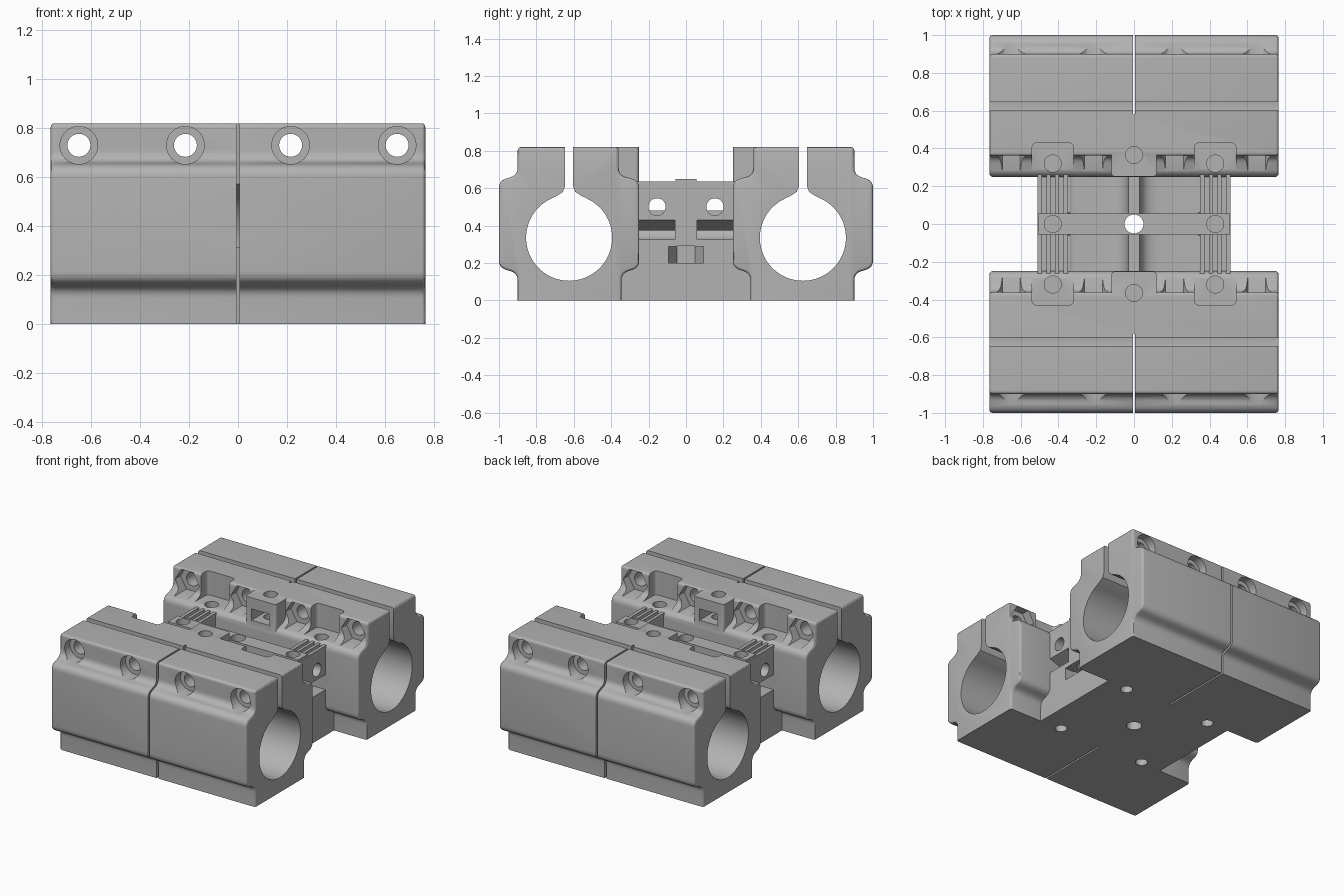
import bpy, bmesh, math
from mathutils import Vector

cube = bpy.data.objects.get("Cube")
if cube:
    bpy.data.objects.remove(cube, do_unlink=True)

grey = bpy.data.materials.new("light_grey")
grey.use_nodes = True
grey.diffuse_color = (0.45, 0.45, 0.45, 1)
grey.node_tree.nodes["Principled BSDF"].inputs["Base Color"].default_value = (0.45, 0.45, 0.45, 1)

PLACE = {"x": lambda u, v, w: (w, u, v),
         "y": lambda u, v, w: (u, w, v),
         "z": lambda u, v, w: (u, v, w)}


def rounded(corners, steps=6):
    """Turn (u, v, cut) corners into an outline with curved corners."""
    out = []
    for i, (u, v, cut) in enumerate(corners):
        p = Vector((u, v))
        if not cut:
            out.append(p)
            continue
        before, after = (Vector(corners[j % len(corners)][:2]) for j in (i - 1, i + 1))
        a = p + (before - p).normalized() * cut
        b = p + (after - p).normalized() * cut
        for k in range(steps + 1):
            t = k / steps
            out.append(a * (1 - t) ** 2 + p * 2 * t * (1 - t) + b * t * t)
    return out


def prism(name, outline, axis, start, end, soften=0):
    """Extrude an outline along an axis, optionally rounding its end rims."""
    bm = bmesh.new()
    rims = [[bm.verts.new(PLACE[axis](u, v, w)) for u, v in outline] for w in (start, end)]
    caps = [bm.faces.new(r) for r in rims]
    n = len(outline)
    for i in range(n):
        j = (i + 1) % n
        bm.faces.new((rims[0][i], rims[0][j], rims[1][j], rims[1][i]))
    bmesh.ops.recalc_face_normals(bm, faces=bm.faces)
    if soften:
        edges = [e for c in caps for e in c.edges if max(v.co.z for v in e.verts) > 0.01]
        bmesh.ops.bevel(bm, geom=edges, offset=soften, segments=3, profile=0.5, affect="EDGES")
    mesh = bpy.data.meshes.new(name)
    bm.to_mesh(mesh)
    bm.free()
    obj = bpy.data.objects.new(name, mesh)
    bpy.context.collection.objects.link(obj)
    mesh.materials.append(grey)
    return obj


def ring(u, v, radius, sides=32, turn=0):
    return [(u + radius * math.cos(turn + math.tau * i / sides),
             v + radius * math.sin(turn + math.tau * i / sides)) for i in range(sides)]


def rect(u0, u1, v0, v1, cut=0):
    return rounded([(u0, v0, cut), (u1, v0, cut), (u1, v1, cut), (u0, v1, cut)])


def flip(outline, su=1, sv=1):
    return [(u * su, v * sv) for u, v in outline]


def combine(target, tool, operation="DIFFERENCE"):
    mod = target.modifiers.new("shape", "BOOLEAN")
    mod.operation, mod.solver, mod.object = operation, "EXACT", tool
    bpy.context.view_layer.objects.active = target
    bpy.ops.object.modifier_apply(modifier=mod.name)
    bpy.data.objects.remove(tool, do_unlink=True)


SIDES = (-1, 1)

# Centre frame: two wells with a low rib, between two side rails and a crossbar
body = prism("carriage_body", rect(-0.51, 0.51, -0.36, 0.36), "z", 0, 0.635)
half_well = [(0.35, 0.8, 0), (0.35, 0.32, 0.03), (0.03, 0.32, 0.1), (0.03, 0.48, 0)]
well = rounded(half_well + [(-x, z, c) for x, z, c in reversed(half_well)])
slot = [(0.34, 0.325), (0.6, 0.325), (0.6, 0.43), (0.51, 0.43), (0.34, 0.37)]
for s in SIDES:
    combine(body, prism("well", well, "y", s * 0.055, s * 0.3))
    for t in SIDES:
        combine(body, prism("rail_slot", flip(slot, t), "y", s * 0.06, s * 0.3))
        for x in (0.385, 0.43, 0.475):
            combine(body, prism("rail_groove", rect(t * x - 0.012, t * x + 0.012, 0.59, 0.7),
                                "y", s * 0.055, s * 0.3))
combine(body, prism("crossbar", rect(-0.509, 0.509, -0.055, 0.055), "z", 0.6, 0.65), "UNION")

# Tube clamps on both sides, each with a centre boss
clamp = rounded([(0.345, 0, 0), (0.345, 0.145, 0.04), (0.25, 0.175, 0.04), (0.25, 0.64, 0.04),
                 (0.36, 0.67, 0.04), (0.36, 0.82, 0.02), (0.9, 0.82, 0.02), (0.9, 0.67, 0.04),
                 (1, 0.64, 0.04), (1, 0.175, 0.04), (0.9, 0.145, 0.04), (0.9, 0, 0)])
for s in SIDES:
    combine(body, prism("clamp", flip(clamp, s), "x", -0.765, 0.765, 0.015), "UNION")
    boss = flip(rect(-0.12, 0.12, 0.252, 0.42, 0.02), 1, s)
    combine(body, prism("boss", boss, "z", 0.58, 0.819), "UNION")

# Keyhole outline: round bore with a flared slot opening upwards
BORE_Y, BORE_Z, BORE_R = 0.625, 0.335, 0.23
keyhole = []
for i in range(65):
    a = math.radians(115 + 310 * i / 64)
    keyhole.append((BORE_Y + BORE_R * math.cos(a), BORE_Z + BORE_R * math.sin(a)))
for dy, z in ((0.06, 0.562), (0.033, 0.58), (0.022, 0.61), (0.022, 0.9)):
    keyhole.append((BORE_Y + dy, z))
for dy, z in ((0.022, 0.9), (0.022, 0.61), (0.033, 0.58), (0.06, 0.562)):
    keyhole.append((BORE_Y - dy, z))

for s in SIDES:
    combine(body, prism("bore", flip(keyhole, s), "x", -1, 1))
    # Thin slit dividing each clamp
    combine(body, prism("upper_slit", rect(-0.006, 0.006, 0.3, 1), "y", s * 0.58, s * 1.1))
    combine(body, prism("lower_slit", rect(-0.006, 0.006, -0.1, 0.31), "y", s * 0.36, s * 1.1))
    # Clamp screws: through hole, round head recess outside, hex nut recess inside
    for x in (-0.65, -0.215, 0.215, 0.65):
        combine(body, prism("screw_hole", ring(x, 0.73, 0.047), "y", s * 0.2, s * 1.1))
        combine(body, prism("head_recess", ring(x, 0.73, 0.077), "y", s * 0.84, s * 1.1))
        combine(body, prism("nut_recess", ring(x, 0.73, 0.094, 6), "y", s * 0.2, s * 0.42))
    # Boss: vertical screw hole over a sideways nut slot
    combine(body, prism("boss_hole", ring(0, s * 0.365, 0.045), "z", 0.5, 0.9))
    combine(body, prism("boss_nut", rect(-0.07, 0.07, 0.66, 0.74), "y", s * 0.2, s * 0.44))
    # Recessed seats above the rail ends, and blind holes
    for t in SIDES:
        seat = flip(rect(0.32, 0.54, 0.2, 0.43, 0.03), t, s)
        combine(body, prism("rail_seat", seat, "z", 0.65, 0.9))
        combine(body, prism("seat_hole", ring(t * 0.43, s * 0.32, 0.045), "z", 0.5, 0.9))
        combine(body, prism("base_hole", ring(t * 0.345, s * 0.335, 0.04), "z", -0.1, 0.18))

# Rails: cross holes, top screw holes, and hex nut slots opening outwards
for t in SIDES:
    for y in (-0.155, 0.155):
        combine(body, prism("cross_hole", ring(y, 0.5, 0.046), "x", t * 0.3, t * 0.6))
    combine(body, prism("rail_hole", ring(t * 0.43, 0, 0.045), "z", 0.24, 0.9))
    combine(body, prism("hex_trap", ring(t * 0.43, 0, 0.095, 6, math.pi / 6), "z", 0.2, 0.29))
    combine(body, prism("trap_mouth", rect(-0.094, 0.094, 0.201, 0.289), "x", t * 0.43, t * 0.6))
combine(body, prism("centre_hole", ring(0, 0, 0.05), "z", -0.1, 0.9))

# Smooth curved surfaces while keeping edges crisp
bpy.ops.object.select_all(action="DESELECT")
body.select_set(True)
bpy.context.view_layer.objects.active = body
bpy.ops.object.shade_smooth_by_angle(angle=math.radians(30))
